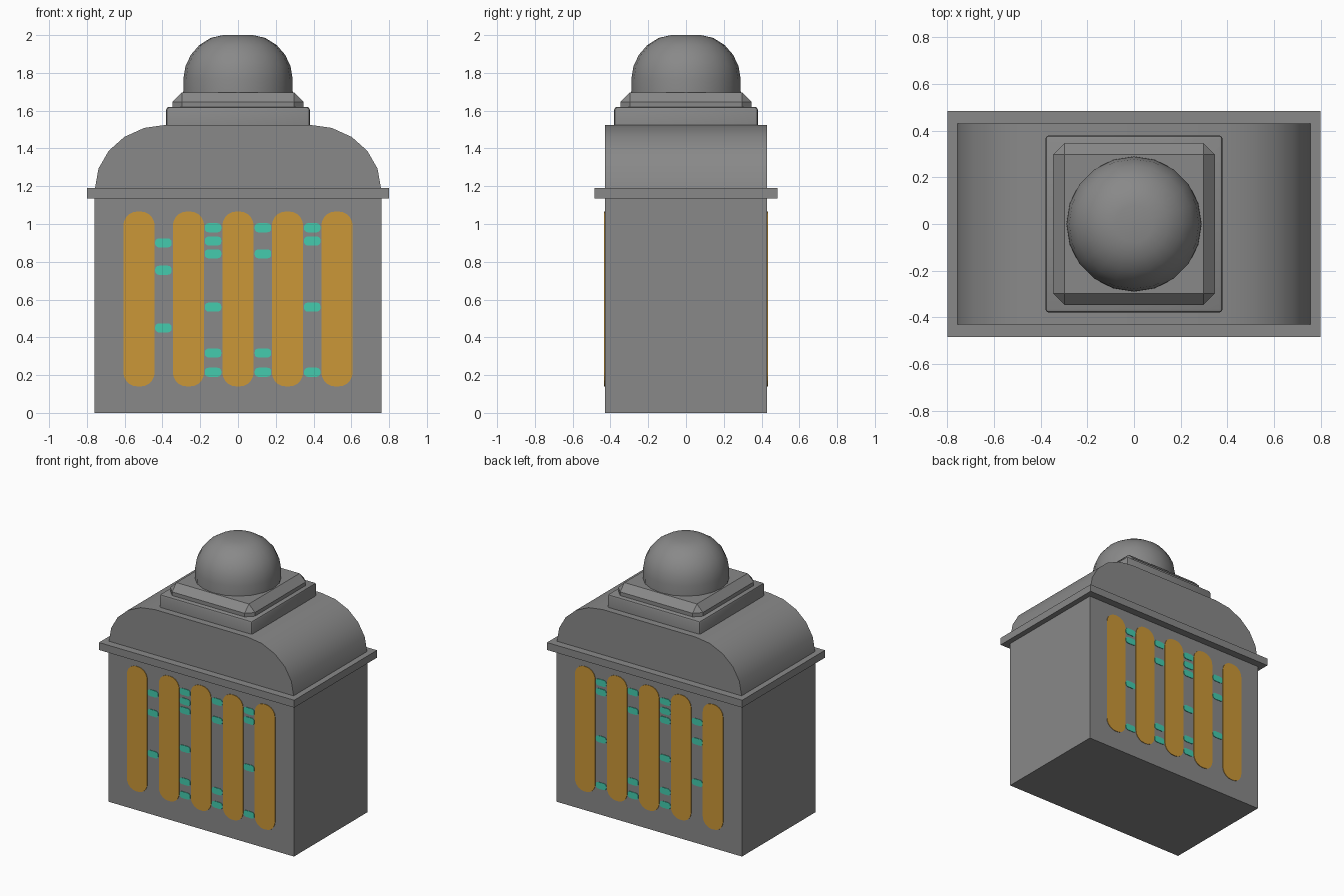
import bpy, bmesh, math

if "Cube" in bpy.data.objects:
    bpy.data.objects.remove(bpy.data.objects["Cube"])


def material(name, rgb):
    m = bpy.data.materials.new(name)
    m.diffuse_color = (*rgb, 1)
    m.use_nodes = True
    m.node_tree.nodes["Principled BSDF"].inputs["Base Color"].default_value = m.diffuse_color
    return m


GREY = material("stone grey", (0.25, 0.25, 0.25))
GOLD = material("warm gold", (0.60, 0.31, 0.038))
TEAL = material("teal glow", (0.058, 0.60, 0.42))


def finish(name, bm, mat, smooth=None):
    bmesh.ops.recalc_face_normals(bm, faces=bm.faces[:])
    me = bpy.data.meshes.new(name)
    bm.to_mesh(me)
    bm.free()
    me.materials.append(mat)
    ob = bpy.data.objects.new(name, me)
    bpy.context.collection.objects.link(ob)
    if smooth:
        bpy.ops.object.select_all(action='DESELECT')
        ob.select_set(True)
        bpy.context.view_layer.objects.active = ob
        bpy.ops.object.shade_smooth_by_angle(angle=math.radians(smooth))
    return ob


def box(name, hx, hy, z0, z1, bevel=0.0, segments=1, smooth=None):
    bm = bmesh.new()
    bmesh.ops.create_cube(bm, size=1)
    for v in bm.verts:
        v.co = (v.co.x * 2 * hx, v.co.y * 2 * hy, z0 + (v.co.z + 0.5) * (z1 - z0))
    if bevel:
        # bevel everything except the hidden bottom edges
        edges = [e for e in bm.edges if max(v.co.z for v in e.verts) > z0 + 1e-5]
        bmesh.ops.bevel(bm, geom=edges, offset=bevel, segments=segments,
                        profile=0.5, affect='EDGES')
    return finish(name, bm, GREY, smooth)


def extrude_y(name, points, y0, y1, mat, smooth=None):
    bm = bmesh.new()
    face = bm.faces.new([bm.verts.new((x, y0, z)) for x, z in points])
    new = bmesh.ops.extrude_face_region(bm, geom=[face])["geom"]
    for v in new:
        if isinstance(v, bmesh.types.BMVert):
            v.co.y = y1
    return finish(name, bm, mat, smooth)


def rounded_rect(cx, cz, hx, hz, r, n=5):
    pts = []
    for k, (sx, sz) in enumerate([(1, 1), (-1, 1), (-1, -1), (1, -1)]):
        for i in range(n + 1):
            a = math.pi / 2 * (k + i / n)
            pts.append((cx + sx * (hx - r) + r * math.cos(a),
                        cz + sz * (hz - r) + r * math.sin(a)))
    return pts


# Main body and overhanging rim
box("body", 0.76, 0.43, 0, 1.135)
box("rim", 0.80, 0.485, 1.135, 1.19)

# Barrel roof with rounded shoulders
arc = [(0.38 + 0.377 * math.cos(math.radians(18 * i)),
        1.19 + 0.335 * math.sin(math.radians(18 * i))) for i in range(6)]
extrude_y("roof", arc + [(-x, z) for x, z in reversed(arc)], -0.43, 0.43, GREY, 35)

# Stepped plinth
box("lower_plinth", 0.38, 0.38, 1.52, 1.62, 0.015, 2, 40)
box("upper_plinth", 0.347, 0.347, 1.615, 1.697, 0.05, 1)

# Dome, lathed
profile = [(0.29, 1.69), (0.289, 1.77), (0.278, 1.835), (0.25, 1.895),
           (0.205, 1.947), (0.145, 1.985), (0.08, 2.0)]
bm = bmesh.new()
N = 20
rings = [[bm.verts.new((r * math.cos(2 * math.pi * i / N),
                        r * math.sin(2 * math.pi * i / N), z)) for i in range(N)]
         for r, z in profile]
for a, b in zip(rings, rings[1:]):
    for i in range(N):
        j = (i + 1) % N
        bm.faces.new((a[i], a[j], b[j], b[i]))
bm.faces.new(rings[-1])
bm.faces.new(rings[0])
finish("dome", bm, GREY, 40)

# Gold bars and teal connectors on the front and back
connectors = {-0.395: (0.9, 0.755, 0.45),
              -0.132: (0.98, 0.91, 0.842, 0.56, 0.317, 0.215),
              0.132: (0.98, 0.842, 0.317, 0.215),
              0.393: (0.98, 0.91, 0.56, 0.215)}
for side, s in (("front", -1), ("back", 1)):
    y0, y1 = s * 0.428, s * 0.434
    for i, x in enumerate((-0.524, -0.262, 0, 0.262, 0.524)):
        extrude_y(f"{side}_bar_{i + 1}", rounded_rect(x, 0.603, 0.083, 0.463, 0.075),
                  y0, y1, GOLD)
    for x, heights in connectors.items():
        for z in heights:
            extrude_y(f"{side}_connector", rounded_rect(x, z, 0.044, 0.024, 0.02, 3),
                      y0, y1, TEAL)
